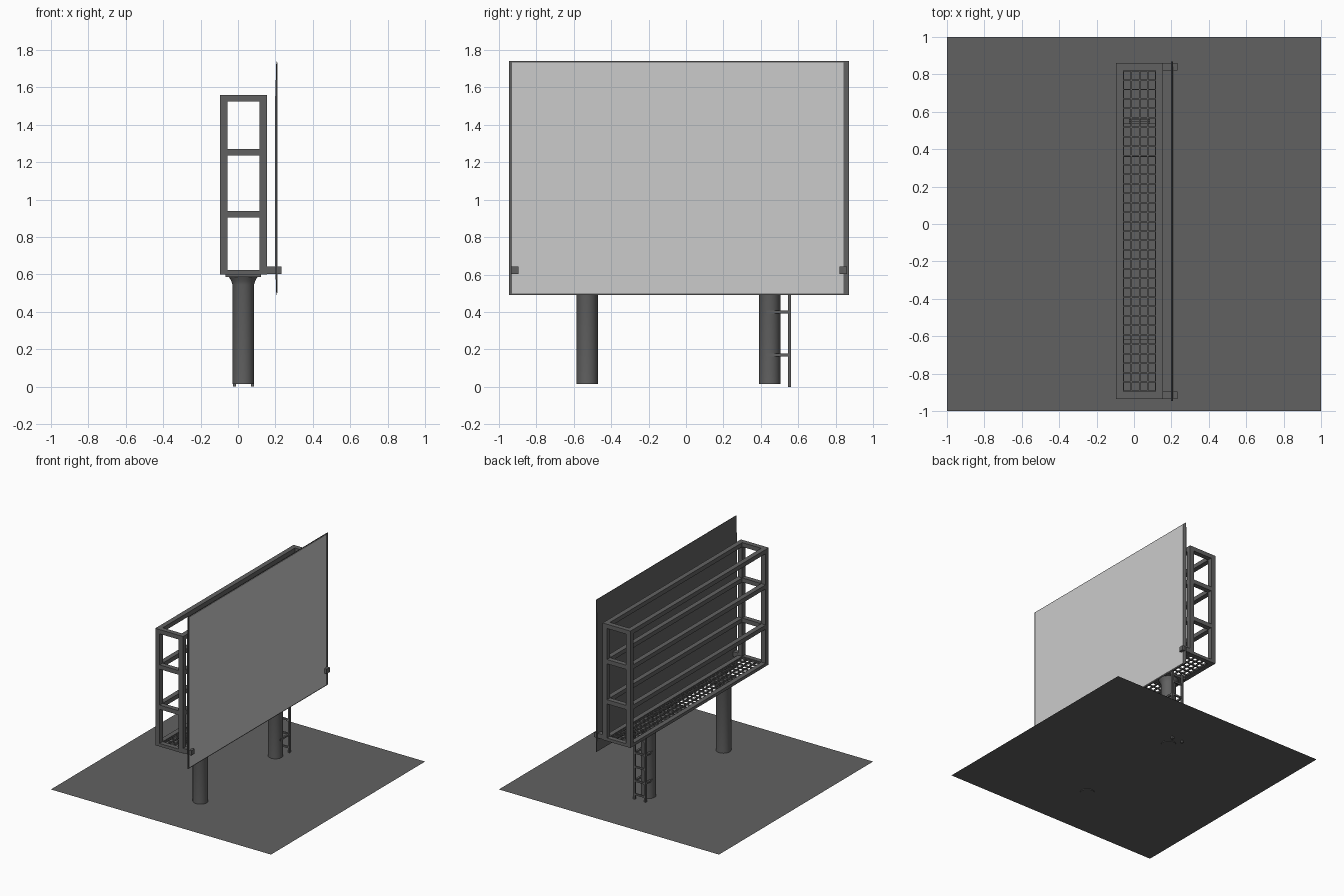
import bpy, bmesh, math

if "Cube" in bpy.data.objects:
    bpy.data.objects.remove(bpy.data.objects["Cube"])

dark = bpy.data.materials.new("dark_steel")
dark.diffuse_color = (0.12, 0.12, 0.12, 1)
dark.use_nodes = True
dark.node_tree.nodes["Principled BSDF"].inputs["Base Color"].default_value = dark.diffuse_color


def finish(name, bm, mat=dark):
    bmesh.ops.recalc_face_normals(bm, faces=bm.faces)
    me = bpy.data.meshes.new(name)
    bm.to_mesh(me)
    bm.free()
    ob = bpy.data.objects.new(name, me)
    bpy.context.collection.objects.link(ob)
    if mat:
        me.materials.append(mat)
    return ob


def add_box(bm, x0, x1, y0, y1, z0, z1):
    vs = bmesh.ops.create_cube(bm, size=1)["verts"]
    for v in vs:
        v.co.x = x0 if v.co.x < 0 else x1
        v.co.y = y0 if v.co.y < 0 else y1
        v.co.z = z0 if v.co.z < 0 else z1


def boxes(name, items, mat=dark):
    bm = bmesh.new()
    for it in items:
        add_box(bm, *it)
    return finish(name, bm, mat)


# Ground sheet
bm = bmesh.new()
bmesh.ops.create_grid(bm, x_segments=1, y_segments=1, size=1)
bmesh.ops.translate(bm, verts=bm.verts, vec=(0, 0, 0.02))
finish("ground_sheet", bm)

# Support columns with flared heads and cap plates
PX = 0.028
profile = [(0.057, 0.015), (0.057, 0.545), (0.064, 0.565), (0.076, 0.587)]
for tag, py in (("near", -0.528), ("far", 0.447)):
    bm = bmesh.new()
    n = 32
    rings = [[bm.verts.new((PX + r * math.cos(2 * math.pi * i / n),
                            py + r * math.sin(2 * math.pi * i / n), z))
              for i in range(n)] for r, z in profile]
    for a, b in zip(rings, rings[1:]):
        for i in range(n):
            j = (i + 1) % n
            bm.faces.new((a[i], a[j], b[j], b[i]))
    bm.faces.new(rings[0])
    bm.faces.new(rings[-1])
    col = finish("column_" + tag, bm)
    bpy.ops.object.select_all(action='DESELECT')
    bpy.context.view_layer.objects.active = col
    col.select_set(True)
    bpy.ops.object.shade_smooth_by_angle(angle=math.radians(35))
    boxes("column_cap_" + tag, [(PX - 0.095, PX + 0.095, py - 0.09, py + 0.09, 0.586, 0.602)])

# Box frame: corner posts, end crossbars and long rails
X0, X1, Y0, Y1, T = -0.097, 0.156, -0.935, 0.86, 0.04
levels = [(0.60, 0.625), (0.905, 0.94), (1.235, 1.27), (1.525, 1.56)]
sides = [(X0, X0 + T), (X1 - T, X1)]
ends = [(Y0, Y0 + T), (Y1 - T, Y1)]
boxes("frame_posts", [(*s, *e, 0.60, 1.56) for s in sides for e in ends])
boxes("end_crossbars", [(X0 + T, X1 - T, *e, *l) for e in ends for l in levels])
boxes("long_rails", [(*s, Y0 + T, Y1 - T, *l) for s in sides for l in levels])

# Walkway grating
gx0, gx1, gy0, gy1, w = X0 + T, X1 - T, Y0 + T, Y1 - T, 0.004
nx, ny = 4, 34
grate = []
for i in range(nx + 1):
    x = gx0 + (gx1 - gx0) * i / nx
    grate.append((x - w, x + w, gy0, gy1, 0.606, 0.618))
for i in range(ny + 1):
    y = gy0 + (gy1 - gy0) * i / ny
    grate.append((gx0, gx1, y - w, y + w, 0.606, 0.618))
boxes("walkway_grating", grate)

# Lower arms holding the board
boxes("board_arms", [(X1 - 0.005, 0.232, *e, 0.603, 0.642) for e in ends])

# Backing board, slightly thicker at mid height
bm = bmesh.new()
section = [(0.208, 0.49), (0.208, 1.74), (0.205, 1.74), (0.199, 1.55), (0.199, 0.65), (0.205, 0.49)]
f = bm.faces.new([bm.verts.new((x, -0.945, z)) for x, z in section])
ext = bmesh.ops.extrude_face_region(bm, geom=[f])["geom"]
bmesh.ops.translate(bm, vec=(0, 1.815, 0),
                    verts=[g for g in ext if isinstance(g, bmesh.types.BMVert)])
finish("backing_board", bm)

# Display sheet
boxes("display_sheet", [(0.206, 0.211, -0.93, 0.842, 0.50, 1.733)], None)

# Access ladder on the far column
LY0, LY1 = 0.546, 0.562
rails = [(-0.027, -0.011), (0.07, 0.086)]
boxes("ladder_rails", [(*r, LY0, LY1, 0.0, 0.602) for r in rails])
boxes("ladder_rungs", [(-0.015, 0.074, LY0 + 0.002, LY1 - 0.002, z - 0.007, z + 0.007)
                       for z in (0.06, 0.17, 0.285, 0.40, 0.515)])
boxes("ladder_brackets", [(*r, 0.43, LY1, z - 0.007, z + 0.007) for r in rails for z in (0.17, 0.40)])
